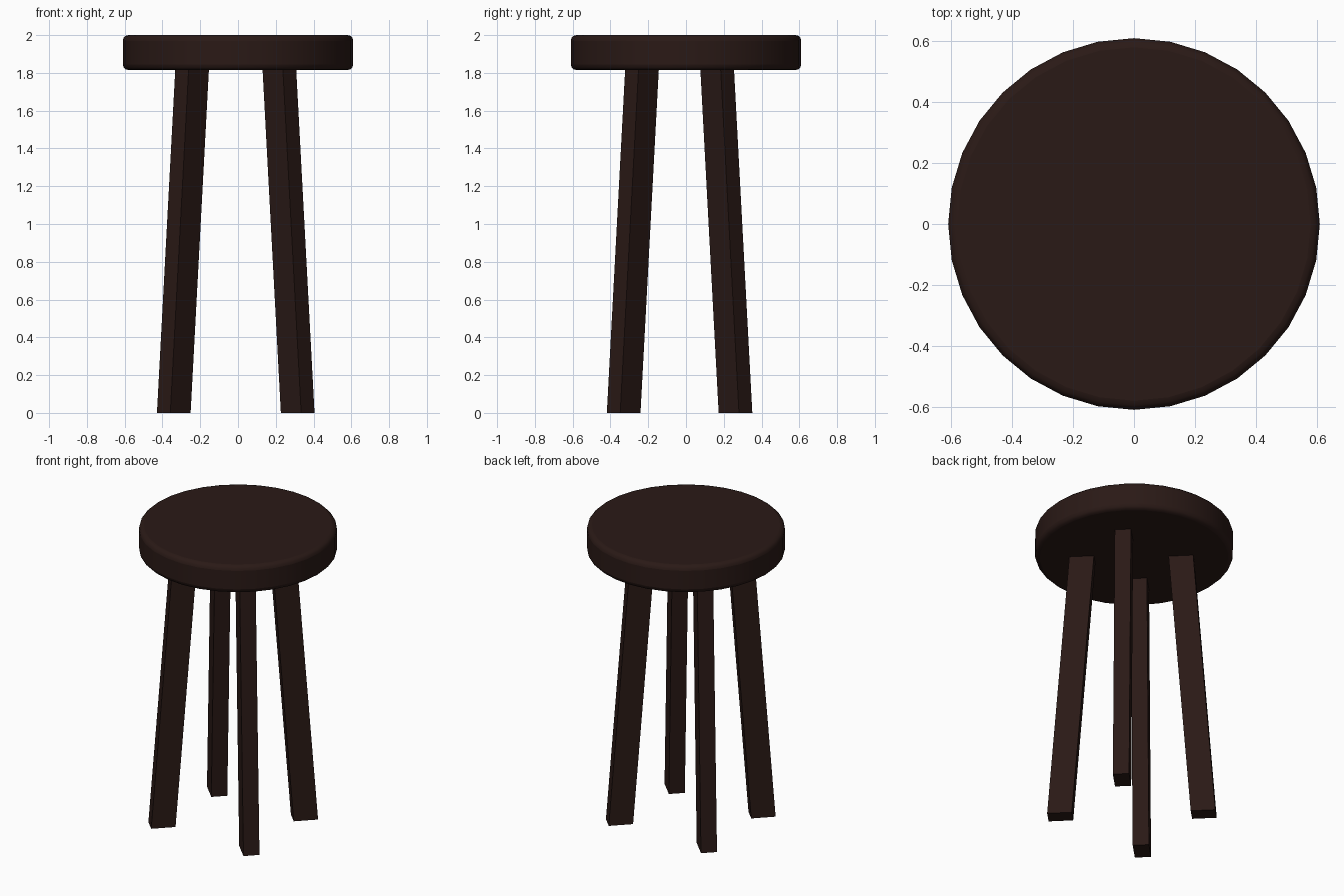
import bpy, bmesh, math
from mathutils import Vector

if "Cube" in bpy.data.objects:
    bpy.data.objects.remove(bpy.data.objects["Cube"])

wood = bpy.data.materials.new("dark_wood")
wood.diffuse_color = (0.023, 0.010, 0.008, 1)
wood.use_nodes = True
wood.node_tree.nodes["Principled BSDF"].inputs["Base Color"].default_value = wood.diffuse_color

SEAT_R, SEAT_BOTTOM, SEAT_TOP = 0.61, 1.815, 2.0


# Round seat with softly rounded rims
bpy.ops.mesh.primitive_cylinder_add(
    vertices=32, radius=SEAT_R, depth=SEAT_TOP - SEAT_BOTTOM,
    location=(0, 0, (SEAT_TOP + SEAT_BOTTOM) / 2))
seat = bpy.context.object
seat.name = "seat"
seat.data.materials.append(wood)
bevel = seat.modifiers.new("rim", 'BEVEL')
bevel.width = 0.03
bevel.segments = 3
bevel.limit_method = 'ANGLE'
bevel.angle_limit = math.radians(40)
bpy.ops.object.shade_smooth_by_angle(angle=math.radians(40))


# Splayed leg: a rectangle, long side pointing outward, cut flat at both ends
def make_leg(name, sx, sy, radial=0.152, tangent=0.10):
    out = Vector((sx, sy, 0)).normalized()
    side = Vector((-out.y, out.x, 0))
    foot = Vector((-0.012 + sx * 0.328, -0.034 + sy * 0.296, 0))
    head = Vector((-0.012 + sx * 0.231, -0.034 + sy * 0.199, SEAT_BOTTOM + 0.005))
    bm = bmesh.new()
    rings = [[bm.verts.new(c + out * a * radial / 2 + side * b * tangent / 2)
              for a, b in ((-1, -1), (1, -1), (1, 1), (-1, 1))]
             for c in (foot, head)]
    bm.faces.new(rings[0])
    bm.faces.new(rings[1])
    for i in range(4):
        j = (i + 1) % 4
        bm.faces.new((rings[0][i], rings[0][j], rings[1][j], rings[1][i]))
    bmesh.ops.recalc_face_normals(bm, faces=bm.faces)
    mesh = bpy.data.meshes.new(name)
    bm.to_mesh(mesh)
    bm.free()
    mesh.materials.append(wood)
    bpy.context.collection.objects.link(bpy.data.objects.new(name, mesh))


for y_name, sy in (("front", -1), ("back", 1)):
    for x_name, sx in (("left", -1), ("right", 1)):
        make_leg(f"{y_name}_{x_name}_leg", sx, sy)
